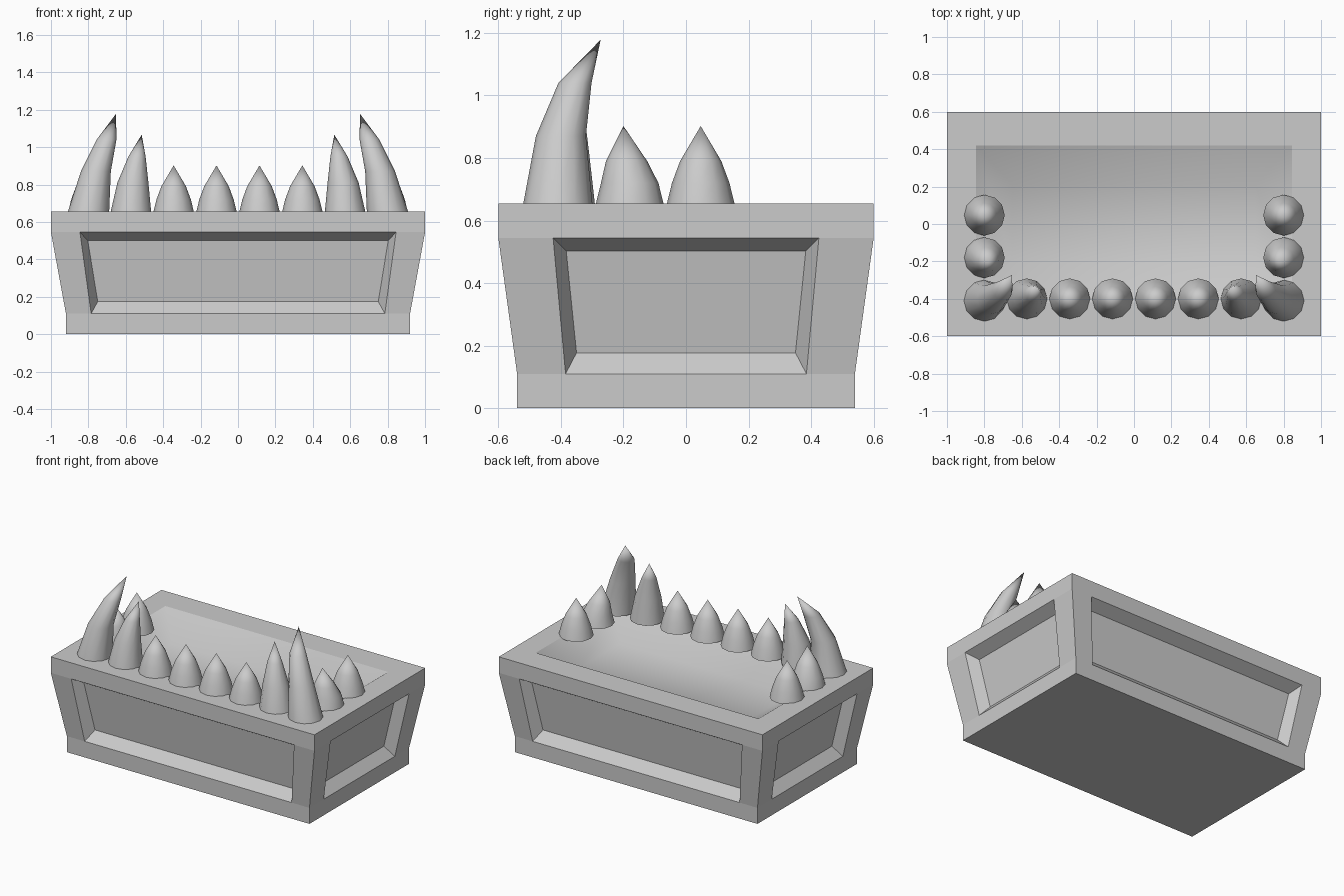
import bpy, bmesh
from math import cos, sin, tau
from mathutils import Vector

if "Cube" in bpy.data.objects:
    bpy.data.objects.remove(bpy.data.objects["Cube"])


def finish(bm, name, smooth=None):
    bmesh.ops.remove_doubles(bm, verts=bm.verts, dist=0.0005)
    bmesh.ops.recalc_face_normals(bm, faces=bm.faces)
    mesh = bpy.data.meshes.new(name)
    bm.to_mesh(mesh)
    bm.free()
    ob = bpy.data.objects.new(name, mesh)
    bpy.context.collection.objects.link(ob)
    if smooth:
        bpy.ops.object.select_all(action='DESELECT')
        ob.select_set(True)
        bpy.context.view_layer.objects.active = ob
        bpy.ops.object.shade_smooth_by_angle(angle=smooth)
    return ob


def face(bm, pts):
    return bm.faces.new([bm.verts.new(p) for p in pts])


def rect(x, y, z):
    return [Vector(p) for p in ((-x, -y, z), (x, -y, z), (x, y, z), (-x, y, z))]


def band(bm, lo, hi, sides=range(4)):
    for i in sides:
        j = (i + 1) % 4
        face(bm, (lo[i], lo[j], hi[j], hi[i]))


# Chest body: foot band, flared panelled walls, top band, rim
Z_LO, Z_HI, RIM, DEPTH = 0.11, 0.545, 0.655, 0.07
foot, low = rect(0.92, 0.54, 0), rect(0.92, 0.54, Z_LO)
high, top = rect(1.0, 0.6, Z_HI), rect(1.0, 0.6, RIM)
mouth = rect(0.845, 0.42, RIM)
bm = bmesh.new()
face(bm, foot)
band(bm, foot, low)
band(bm, high, top)
band(bm, top, mouth)

# Recessed panel on each wall
for i in range(4):
    a, b, c, d = low[i], low[(i + 1) % 4], high[(i + 1) % 4], high[i]
    u = (b - a).normalized()
    n = u.cross(d - a).normalized()
    mid_lo, mid_hi = (a + b) / 2, (c + d) / 2
    w_lo, w_hi = (0.785, 0.845) if i % 2 == 0 else (0.385, 0.425)
    outer = [mid_lo - u * w_lo, mid_lo + u * w_lo, mid_hi + u * w_hi, mid_hi - u * w_hi]
    rise = (mid_hi - mid_lo) * 0.125
    i_lo, i_hi = mid_lo + rise, mid_hi - rise
    inner = [i_lo - u * (w_lo - 0.035), i_lo + u * (w_lo - 0.035),
             i_hi + u * (w_hi - 0.042), i_hi - u * (w_hi - 0.042)]
    inner = [p - n * DEPTH for p in inner]
    face(bm, (a, outer[0], outer[3], d))
    face(bm, (outer[1], b, c, outer[2]))
    band(bm, outer, inner)
    face(bm, inner)
finish(bm, "chest_body")

# Smooth shallow hollow inside the rim
bm = bmesh.new()
floor = rect(0.65, 0.21, 0.53)
band(bm, mouth, floor)
face(bm, floor)
hollow = finish(bm, "mouth_hollow", 1.2)
if hollow.data.polygons[-1].normal.z < 0:
    hollow.data.flip_normals()


def tooth(name, rings, tip, sides=12):
    """Loft round sections (x, y, z, r) to a point."""
    bm = bmesh.new()
    loops = [[bm.verts.new((x + r * cos(tau * k / sides), y + r * sin(tau * k / sides), z))
              for k in range(sides)] for x, y, z, r in rings]
    bm.faces.new(loops[0])
    for lo, hi in zip(loops, loops[1:]):
        for k in range(sides):
            m = (k + 1) % sides
            bm.faces.new((lo[k], lo[m], hi[m], hi[k]))
    end = bm.verts.new(tip)
    for k in range(sides):
        bm.faces.new((loops[-1][k], loops[-1][(k + 1) % sides], end))
    finish(bm, name, 0.8)


B = 0.65
for s, side in ((-1, "left"), (1, "right")):
    # Small teeth: front row and side rows
    small = [(0.115, -0.4), (0.344, -0.4), (0.8, -0.18), (0.8, 0.047)]
    for n, (x, y) in enumerate(small):
        lean = 0.02 if n == 2 else 0.0
        tooth(f"small_tooth_{side}_{n}",
              [(s * x, y, B, 0.109), (s * x, y, B + 0.07, 0.092),
               (s * (x - lean / 2), y - lean / 2, B + 0.14, 0.066)],
              (s * (x - lean), y - lean, B + 0.252))
    # Curved corner fang
    tooth(f"corner_fang_{side}",
          [(s * 0.8, -0.41, B, 0.111), (s * 0.76, -0.4, 0.87, 0.08),
           (s * 0.703, -0.355, 1.04, 0.053)], (s * 0.652, -0.273, 1.178))
    # Shorter fang beside it
    tooth(f"inner_fang_{side}",
          [(s * 0.573, -0.4, B, 0.109), (s * 0.562, -0.392, 0.81, 0.083),
           (s * 0.54, -0.372, 0.95, 0.046)], (s * 0.515, -0.338, 1.066))
